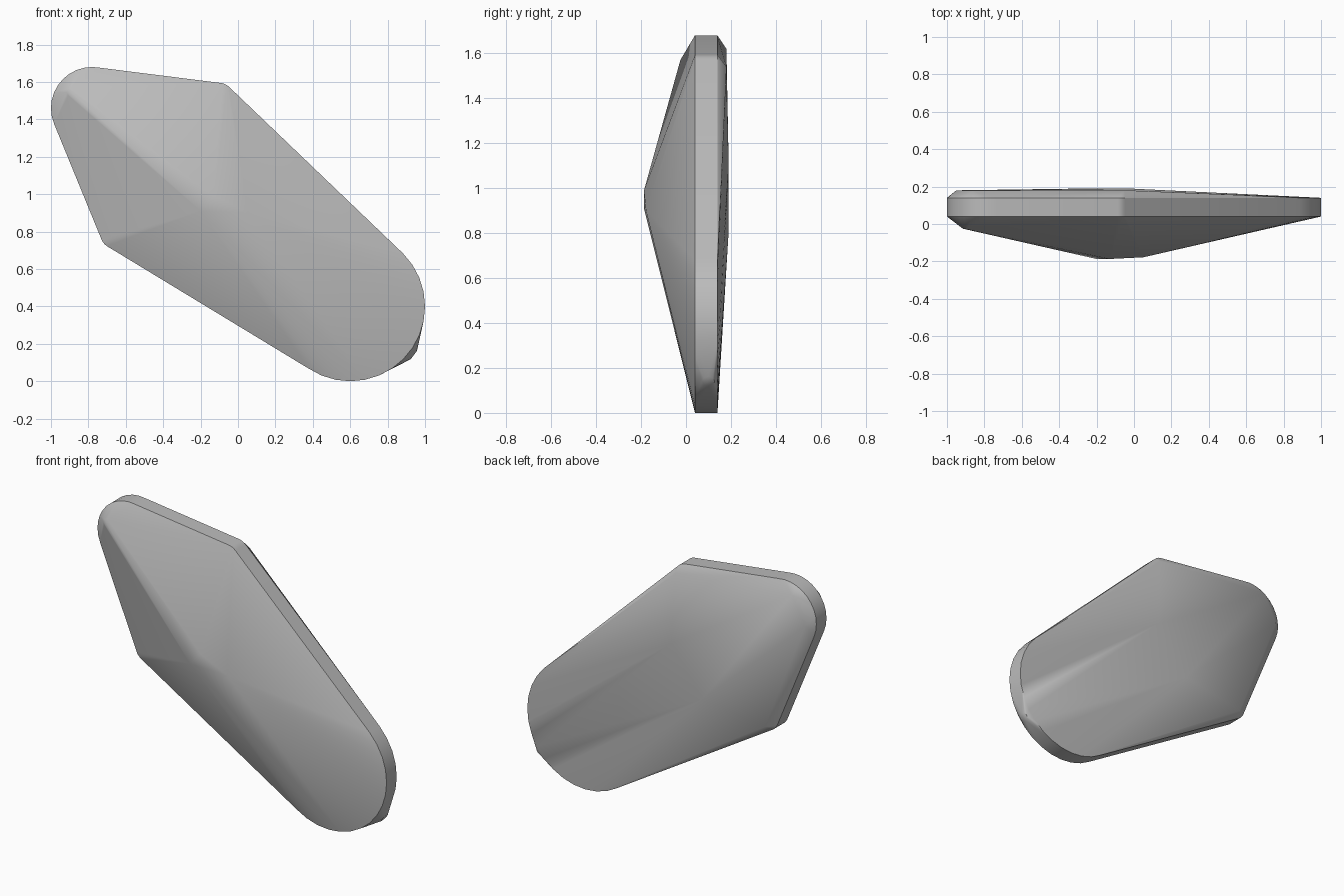
import bpy, bmesh, math
from mathutils import Vector

cube = bpy.data.objects.get("Cube")
if cube:
    bpy.data.objects.remove(cube, do_unlink=True)

# Single stone colour
stone = bpy.data.materials.new("stone_grey")
stone.use_nodes = True
grey = (0.5, 0.5, 0.5, 1)
stone.diffuse_color = grey
stone.node_tree.nodes["Principled BSDF"].inputs["Base Color"].default_value = grey


def disc(x, z, radius, y, sides=32):
    """Ring of points facing the front."""
    steps = [math.tau * i / sides for i in range(sides)]
    return [Vector((x + radius * math.cos(a), y, z + radius * math.sin(a))) for a in steps]


points = []
# Rounded corners of the vertical rim: x, z, radius
corners = [(0.6, 0.4, 0.4), (-0.78, 1.46, 0.22), (-0.66, 0.785, 0.075), (-0.1, 1.52, 0.075)]
for corner in corners:
    for y in (0.04, 0.14):
        points += disc(*corner, y)

# Front ridge and the raised blunt end
points += [Vector(p) for p in [(-0.2, -0.187, 0.91), (-0.13, -0.187, 0.99), (0.05, -0.178, 0.9)]]
points += disc(-0.89, 1.545, 0.025, -0.025, 8)

# Back facet corners and shallow ridge
points += [Vector((x, 0.18, z)) for x, z in [(-0.95, 1.45), (-0.86, 1.62), (-0.05, 1.54), (-0.67, 0.745)]]
points += [Vector((-0.03, 0.19, 1.1)), Vector((-0.245, 0.19, 0.81))]

# Small flat nub at the lower end
outward = Vector((0.8, 0, -0.6))
along = Vector((0.6, 0, 0.8))
nub = Vector((0.94, 0.1, 0.14))
for i in range(8):
    a = math.tau * i / 8
    points.append(nub + 0.028 * (along * math.cos(a) + Vector((0, 1, 0)) * math.sin(a)))

# Wrap the points into one convex stone
bm = bmesh.new()
for p in points:
    bm.verts.new(p)
hull = bmesh.ops.convex_hull(bm, input=bm.verts)
inside = {v for v in hull["geom_interior"] if isinstance(v, bmesh.types.BMVert)}
inside |= {v for v in bm.verts if not v.link_faces}
bmesh.ops.delete(bm, geom=list(inside), context="VERTS")
bmesh.ops.dissolve_limit(bm, angle_limit=math.radians(0.3), verts=bm.verts, edges=bm.edges)
bmesh.ops.recalc_face_normals(bm, faces=bm.faces)
mesh = bpy.data.meshes.new("faceted_stone")
bm.to_mesh(mesh)
bm.free()

body = bpy.data.objects.new("faceted_stone", mesh)
bpy.context.collection.objects.link(body)
mesh.materials.append(stone)
bpy.ops.object.select_all(action="DESELECT")
body.select_set(True)
bpy.context.view_layer.objects.active = body
bpy.ops.object.shade_smooth_by_angle(angle=math.radians(30))
